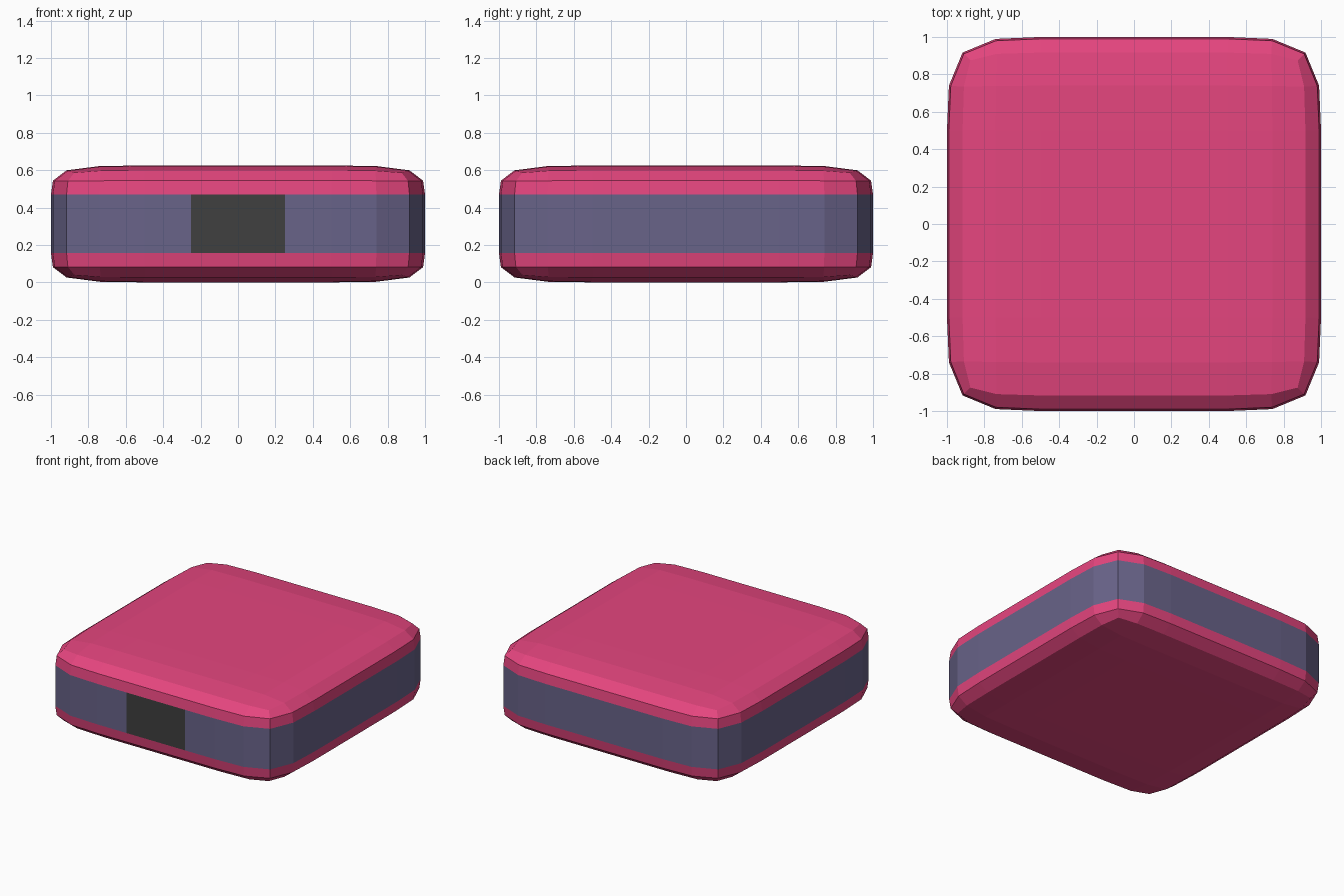
import bpy
import bmesh

if "Cube" in bpy.data.objects:
    bpy.data.objects.remove(bpy.data.objects["Cube"])

HALF_HEIGHT = 0.3125


def material(name, color):
    mat = bpy.data.materials.new(name)
    mat.diffuse_color = (*color, 1.0)
    mat.use_nodes = True
    mat.node_tree.nodes["Principled BSDF"].inputs["Base Color"].default_value = mat.diffuse_color
    return mat


# Cube with a 4 x 4 grid on every side, flattened and set on the ground
bm = bmesh.new()
bmesh.ops.create_cube(bm, size=2)
bmesh.ops.subdivide_edges(bm, edges=bm.edges[:], cuts=3, use_grid_fill=True)
for v in bm.verts:
    v.co.z = (v.co.z + 1) * HALF_HEIGHT
mesh = bpy.data.meshes.new("cushion_block")
bm.to_mesh(mesh)
bm.free()
block = bpy.data.objects.new("cushion_block", mesh)
bpy.context.collection.objects.link(block)

# One level of subdivision rounds the edges
sub = block.modifiers.new("rounding", 'SUBSURF')
sub.levels = sub.render_levels = 1
bpy.context.view_layer.objects.active = block
block.select_set(True)
bpy.ops.object.modifier_apply(modifier=sub.name)

# Pink shell, slate side band, dark front panel
mesh = block.data
mesh.materials.append(material("pink", (0.78, 0.06, 0.21)))
mesh.materials.append(material("slate", (0.14, 0.125, 0.25)))
mesh.materials.append(material("charcoal", (0.05, 0.05, 0.05)))
for p in mesh.polygons:
    p.use_smooth = False
    c = p.center
    if abs(p.normal.z) < 0.3 and abs(c.z - HALF_HEIGHT) < HALF_HEIGHT / 2:
        front_panel = c.y < -0.9 and abs(c.x) < 0.25
        p.material_index = 2 if front_panel else 1
